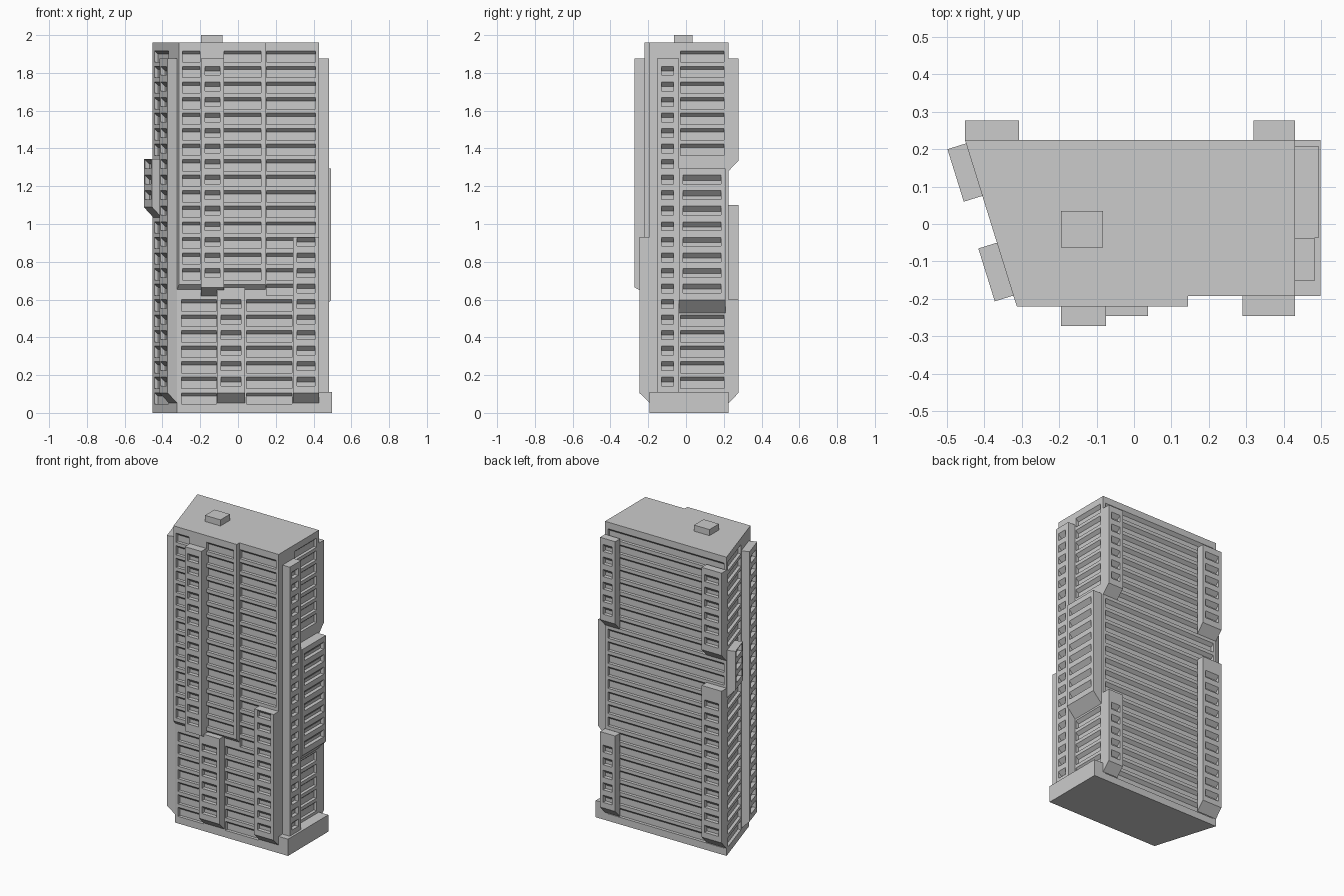
import bpy, bmesh
from mathutils import Vector

if "Cube" in bpy.data.objects:
    bpy.data.objects.remove(bpy.data.objects["Cube"])

concrete = bpy.data.materials.new("light_grey_concrete")
concrete.diffuse_color = (0.6, 0.6, 0.6, 1)
concrete.use_nodes = True
concrete.node_tree.nodes["Principled BSDF"].inputs["Base Color"].default_value = concrete.diffuse_color
PITCH, TOP = 0.0823, 1.917


def finish(name, bm):
    bmesh.ops.remove_doubles(bm, verts=bm.verts, dist=0.0002)
    me = bpy.data.meshes.new(name)
    bm.to_mesh(me)
    bm.free()
    me.materials.append(concrete)
    ob = bpy.data.objects.new(name, me)
    bpy.context.collection.objects.link(ob)


def poly(bm, pts):
    bm.faces.new([bm.verts.new(p) for p in pts])


def rows(u0, u1, first, last, height):
    """Window rectangles of one column, counted in storeys from the top."""
    return [(u0, u1, TOP - k * PITCH - height, TOP - k * PITCH)
            for k in range(first, last + 1)]


def facade(bm, p0, p1, z0, z1, wins, depth, soffit):
    """Wall from p0 to p1 (outside on the right) with recessed windows."""
    p0, p1 = Vector(p0), Vector(p1)
    d = (p1 - p0).normalized()
    n = Vector((d.y, -d.x))
    length = (p1 - p0).length

    def at(u, z, inset=0.0):
        q = p0 + d * u - n * inset
        return (q.x, q.y, z)

    us = sorted({0.0, length} | {u for w in wins for u in w[:2]})
    zs = sorted({z0, z1} | {z for w in wins for z in w[2:]})
    for a, b in zip(us, us[1:]):
        for lo, hi in zip(zs, zs[1:]):
            cu, cz = (a + b) / 2, (lo + hi) / 2
            if not any(w[0] < cu < w[1] and w[2] < cz < w[3] for w in wins):
                poly(bm, [at(a, lo), at(b, lo), at(b, hi), at(a, hi)])
    # recess: pane, sill, jambs and a sloping soffit
    for a, b, lo, hi in wins:
        out = [at(a, lo), at(b, lo), at(b, hi), at(a, hi)]
        inn = [at(a, lo, depth), at(b, lo, depth),
               at(b, hi - soffit, depth), at(a, hi - soffit, depth)]
        poly(bm, inn)
        for i in range(4):
            j = (i + 1) % 4
            poly(bm, [out[i], out[j], inn[j], inn[i]])


def bay(name, p0, p1, out, z_wall, z_out, z1, wins, depth=0.025, soffit=0.024, skew=0.0):
    """Projecting bay on the wall line p0-p1 with a chamfered underside."""
    p0, p1 = Vector(p0), Vector(p1)
    d = (p1 - p0).normalized()
    n = Vector((d.y, -d.x))
    q0, q1 = p0 + n * out + d * skew, p1 + n * out
    bm = bmesh.new()
    facade(bm, q0, q1, z_out, z1, wins, depth, soffit)
    P = lambda p, z: (p.x, p.y, z)
    poly(bm, [P(p0, z_wall), P(q0, z_out), P(q0, z1), P(p0, z1)])
    poly(bm, [P(q1, z_out), P(p1, z_wall), P(p1, z1), P(q1, z1)])
    poly(bm, [P(q0, z1), P(q1, z1), P(p1, z1), P(p0, z1)])
    poly(bm, [P(p0, z_wall), P(p1, z_wall), P(q1, z_out), P(q0, z_out)])
    poly(bm, [P(p1, z_wall), P(p0, z_wall), P(p0, z1), P(p1, z1)])
    finish(name, bm)


def box(name, x0, x1, y0, y1, z0, z1):
    bm = bmesh.new()
    bmesh.ops.create_cube(bm, size=1)
    for v in bm.verts:
        v.co = ((x0 + x1) / 2 + v.co.x * (x1 - x0), (y0 + y1) / 2 + v.co.y * (y1 - y0),
                (z0 + z1) / 2 + v.co.z * (z1 - z0))
    finish(name, bm)


# Main block: four window walls, roof and underside
FL, FR, BR, BL = (-0.322, -0.193), (0.43, -0.193), (0.43, 0.225), (-0.452, 0.225)
H = 1.96
W = 0.06
front = (rows(0.472, 0.732, 0, 15, W) + rows(0.022, 0.207, 16, 22, W)
         + rows(0.367, 0.607, 16, 22, W))
right = rows(0.163, 0.393, 0, 6, W) + rows(0.163, 0.393, 17, 21, W)
back = rows(0.02, 0.862, 0, 22, W)
left = rows(0.03, 0.285, 0, 22, W)
bm = bmesh.new()
for a, b, wins in ((FL, FR, front), (FR, BR, right), (BR, BL, back), (BL, FL, left)):
    facade(bm, a, b, 0, H, wins, 0.02, 0.018)
poly(bm, [(*p, H) for p in (FL, FR, BR, BL)])
poly(bm, [(*p, 0) for p in (BL, BR, FR, FL)])
finish("main_block", bm)

# Roof hut and side podium
box("roof_hut", -0.195, -0.083, -0.063, 0.035, 1.95, 2.0)
box("podium", 0.42, 0.498, -0.193, 0.225, 0, 0.11)

# Upper front slab
bay("upper_front_slab", FL, (0.145, -0.193), 0.028, 0.652, 0.68, H,
    rows(0.018, 0.112, 0, 14, W) + rows(0.24, 0.435, 0, 14, W), 0.02, 0.018, skew=0.009)

# Front bays
T = 0.047
y = -0.193
bay("upper_front_bay", (-0.195, y), (-0.075, y), 0.08, 0.62, 0.665, 1.875,
    rows(0.02, 0.1, 1, 14, T))
bay("lower_front_bay", (-0.112, y), (0.038, y), 0.053, 0.053, 0.105, 0.665,
    rows(0.022, 0.127, 16, 21, T))
bay("corner_front_bay", (0.29, y), (0.43, y), 0.053, 0.053, 0.105, 0.93,
    rows(0.022, 0.118, 12, 21, T))

# Right side bays
bay("right_slim_bay", (0.43, -0.153), (0.43, -0.037), 0.053, 0.055, 0.1, 1.875,
    rows(0.022, 0.088, 1, 21, T))
bay("right_wide_bay", (0.43, -0.038), (0.43, 0.208), 0.063, 0.53, 0.597, 1.293,
    rows(0.022, 0.223, 8, 15, T), soffit=0.027)

# Back bays
y = 0.225
for name, x0, x1, lo, hi, k0, k1 in (
        ("back_right_upper_bay", 0.32, 0.43, 1.28, 1.875, 1, 6),
        ("back_right_lower_bay", 0.32, 0.43, 0.05, 0.6, 17, 21),
        ("back_left_upper_bay", -0.452, -0.307, 1.28, 1.875, 1, 6),
        ("back_left_lower_bay", -0.452, -0.307, 0.05, 1.1, 11, 21)):
    bay(name, (x1, y), (x0, y), 0.052, lo, lo + 0.055, hi,
        rows(0.022, x1 - x0 - 0.022, k0, k1, T))

# Slanted left side bays
a, b = Vector(BL), Vector(FL)
d = (b - a).normalized()
bay("left_short_bay", a + d * 0.01, a + d * 0.157, 0.052, 1.035, 1.09, 1.345,
    rows(0.022, 0.125, 7, 9, T))
bay("left_tall_bay", a + d * 0.288, a + d * 0.436, 0.052, 0.053, 0.105, 1.875,
    rows(0.022, 0.126, 1, 21, T))
